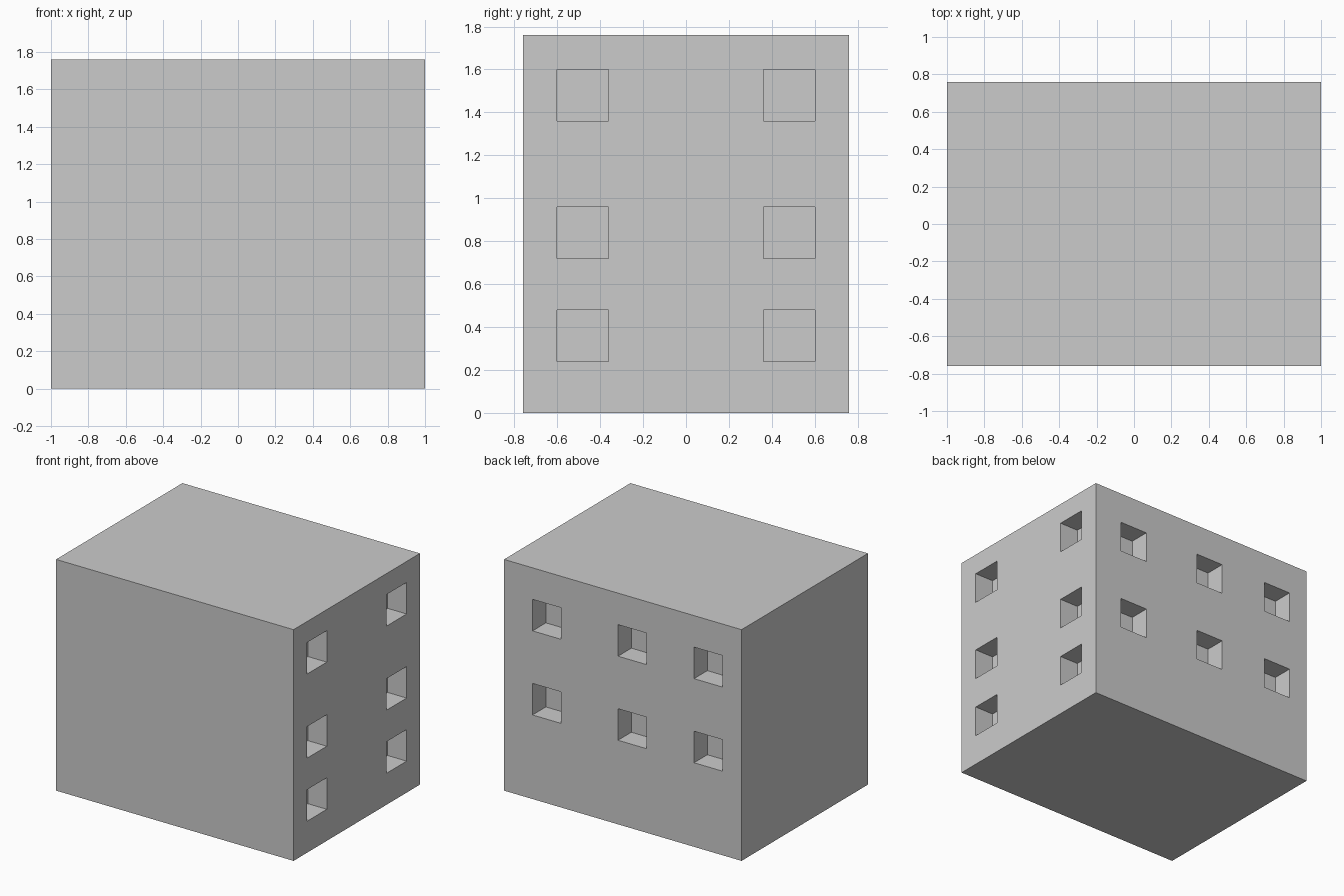
import bpy, bmesh
from mathutils import Matrix, Vector

if "Cube" in bpy.data.objects:
    bpy.data.objects.remove(bpy.data.objects["Cube"])

W, D, H = 2.0, 1.52, 1.76     # overall block size
SIZE, DEPTH = 0.24, 0.16      # window opening and recess depth


def add_box(bm, center, size):
    m = Matrix.Translation(center) @ Matrix.Diagonal(Vector((*size, 1)))
    bmesh.ops.create_cube(bm, size=1, matrix=m)


def make_object(name, bm):
    me = bpy.data.meshes.new(name)
    bm.to_mesh(me)
    bm.free()
    ob = bpy.data.objects.new(name, me)
    bpy.context.collection.objects.link(ob)
    return ob


# Main block
bm = bmesh.new()
add_box(bm, (0, 0, H / 2), (W, D, H))
block = make_object("building_block", bm)

# Window cutters, straddling the wall so the cut is DEPTH deep
bm = bmesh.new()
for z in (0.36, 0.84, 1.48):              # right wall
    for y in (-0.48, 0.48):
        add_box(bm, (W / 2, y, z), (2 * DEPTH, SIZE, SIZE))
for z in (0.76, 1.40):                    # back wall
    for x in (-0.72, -0.08, 0.64):
        add_box(bm, (x, D / 2, z), (SIZE, 2 * DEPTH, SIZE))
cutter = make_object("window_cutters", bm)
cutter.hide_render = True

# Recessed windows
mod = block.modifiers.new("windows", 'BOOLEAN')
mod.operation = 'DIFFERENCE'
mod.solver = 'EXACT'
mod.object = cutter
bpy.context.view_layer.objects.active = block
bpy.ops.object.modifier_apply(modifier=mod.name)
bpy.data.objects.remove(cutter)
